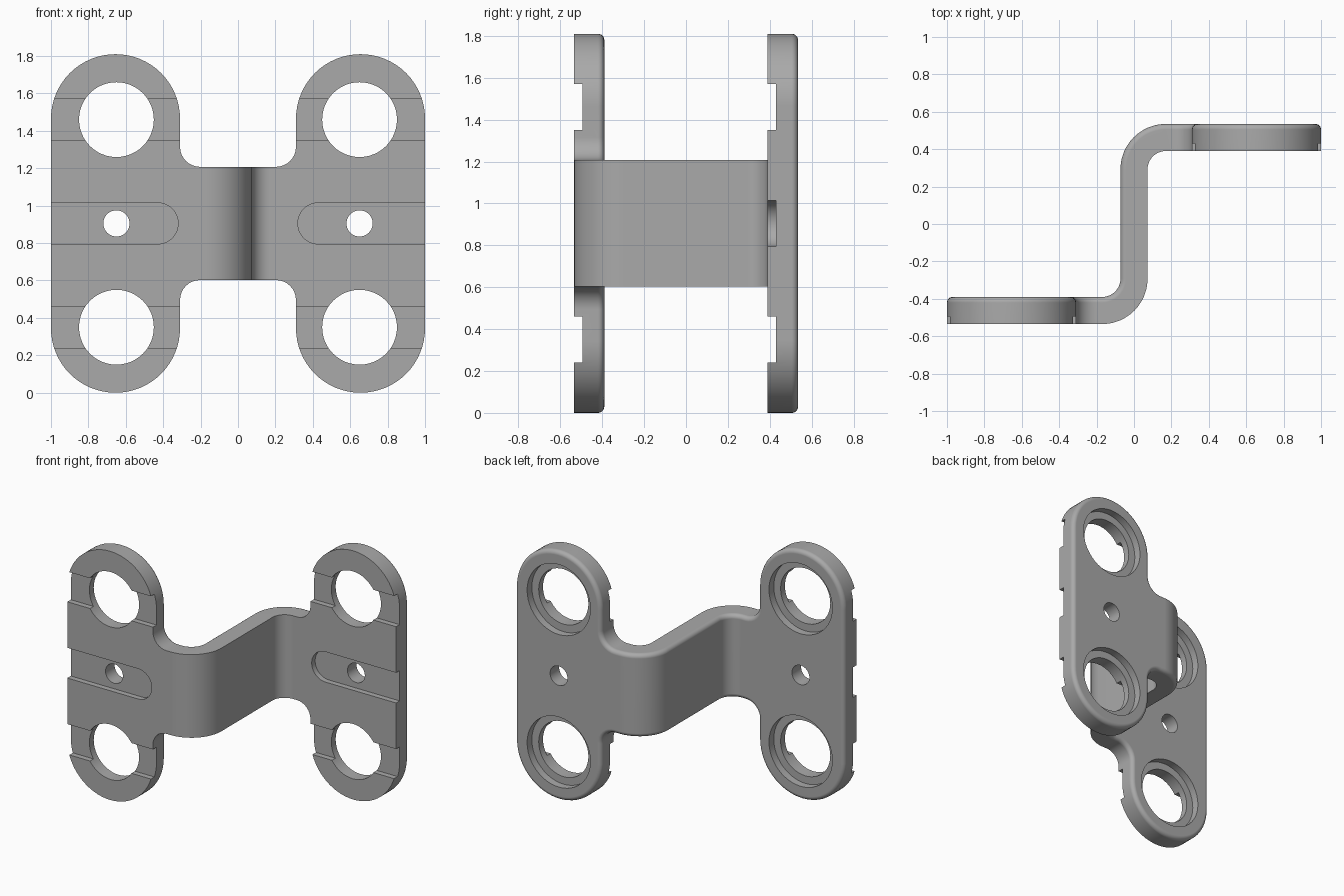
import bpy, bmesh
from math import sin, cos, pi
from mathutils import Vector, Matrix

if "Cube" in bpy.data.objects:
    bpy.data.objects.remove(bpy.data.objects["Cube"], do_unlink=True)

T = 0.145          # sheet thickness
MID_Y = 0.4625     # plate mid-plane offset
MID_Z = 0.905
BEND = 0.17        # mid-line bend radius
EDGE = 0.03        # rounding of the back edges
PAD_X, PAD_R, PAD_H = 0.655, 0.345, 0.56
HALF_WEB = MID_Y - BEND
ARC = pi * BEND / 2
FLAT = HALF_WEB + ARC          # developed distance where the flat plate starts
SHIFT = FLAT - BEND            # developed distance minus x on the plates

metal = bpy.data.materials.new("grey metal")
metal.use_nodes = True
metal.diffuse_color = (0.4, 0.4, 0.4, 1)
metal.node_tree.nodes["Principled BSDF"].inputs["Base Color"].default_value = (0.4, 0.4, 0.4, 1)


def bent(s, z, t):
    """Place a point of the flat sheet on the bent one; t runs front to back."""
    sign = 1 if s >= 0 else -1
    a, t = abs(s), t * sign
    if a <= HALF_WEB:
        x, y = -t, a
    elif a < FLAT:
        ang = (a - HALF_WEB) / BEND
        x = BEND - (BEND + t) * cos(ang)
        y = HALF_WEB + (BEND + t) * sin(ang)
    else:
        x, y = a - SHIFT, MID_Y + t
    return Vector((x * sign, y * sign, z + MID_Z))


def make_object(name, bm):
    bmesh.ops.recalc_face_normals(bm, faces=bm.faces)
    mesh = bpy.data.meshes.new(name)
    bm.to_mesh(mesh)
    bm.free()
    ob = bpy.data.objects.new(name, mesh)
    bpy.context.collection.objects.link(ob)
    return ob


# Upper outline of the right half, from the web to the outer end: (s, z, normal s, normal z)
half = [(0, 0.3025, 0, 1)]
half += [(HALF_WEB + ARC * i / 12, 0.3025, 0, 1) for i in range(13)]
R = 0.1075
for i in range(9):                                   # inside corner
    a = pi / 2 * i / 8
    half.append((0.2025 + SHIFT + R * sin(a), 0.3025 + R - R * cos(a), -sin(a), cos(a)))
for i in range(33):                                  # round pad end
    a = pi - pi * i / 32
    half.append((PAD_X + SHIFT + PAD_R * cos(a), PAD_H + PAD_R * sin(a), cos(a), sin(a)))
top = [(-s, z, -ns, nz) for s, z, ns, nz in reversed(half[1:])] + half
n = len(top)
outline = top + [(s, -z, ns, -nz) for s, z, ns, nz in reversed(top)]

# Layers through the thickness, rounding in towards the back
layers = [(0, -T / 2)]
for i in range(7):
    a = pi / 2 * i / 6
    layers.append((EDGE * (1 - cos(a)), T / 2 - EDGE + EDGE * sin(a)))

bm = bmesh.new()
rings = [[bm.verts.new(bent(s - ns * d, z - nz * d, t)) for s, z, ns, nz in outline]
         for d, t in layers]
m = len(outline)
for low, high in zip(rings, rings[1:]):
    for i in range(m):
        j = (i + 1) % m
        bm.faces.new((low[i], low[j], high[j], high[i]))
plate_n = n - 1 - next(i for i, p in enumerate(top) if p[0] > FLAT - 1e-5)
for ring in (rings[0], rings[-1]):
    # flat plates as single faces, bends and web as strips
    bm.faces.new(ring[:plate_n + 1] + ring[m - plate_n - 1:])
    bm.faces.new(ring[n - 1 - plate_n:n + plate_n + 1])
    for i in range(plate_n, n - 1 - plate_n):
        bm.faces.new((ring[i], ring[i + 1], ring[m - 2 - i], ring[m - 1 - i]))
bracket = make_object("bent_bracket", bm)
bracket.data.materials.append(metal)


def cut(name, bm):
    tool = make_object(name, bm)
    tool.data.materials.append(metal)
    tool.hide_render = True
    mod = bracket.modifiers.new(name, "BOOLEAN")
    mod.operation, mod.solver, mod.object = "DIFFERENCE", "EXACT", tool
    bpy.context.view_layer.objects.active = bracket
    bpy.ops.object.modifier_apply(modifier=mod.name)
    bpy.data.objects.remove(tool, do_unlink=True)


def bore(name, x, z, r, y0, y1):
    bm = bmesh.new()
    place = Matrix.Translation((x, (y0 + y1) / 2, z)) @ Matrix.Rotation(pi / 2, 4, "X")
    bmesh.ops.create_cone(bm, cap_ends=True, segments=48, radius1=r, radius2=r,
                          depth=y1 - y0, matrix=place)
    cut(name, bm)


def channel(name, side, front, z, width, inner, rounded):
    """Shallow channel open at the outer edge, optionally with a round inner end."""
    pts = [(1.1, -width / 2), (1.1, width / 2)]
    if rounded:
        c, r = inner + width / 2, width / 2
        pts += [(c - r * sin(pi * i / 24), r * cos(pi * i / 24)) for i in range(25)]
    else:
        pts += [(inner, width / 2), (inner, -width / 2)]
    bm = bmesh.new()
    face = bm.faces.new([bm.verts.new((side * x, front - 0.05, z + dz)) for x, dz in pts])
    ext = bmesh.ops.extrude_face_region(bm, geom=[face])["geom"]
    bmesh.ops.translate(bm, vec=(0, 0.09, 0),
                        verts=[v for v in ext if isinstance(v, bmesh.types.BMVert)])
    cut(name, bm)


# Holes, counterbores, grooves and slots in both plates
for side in (-1, 1):
    front, back = side * MID_Y - T / 2, side * MID_Y + T / 2
    for z in (0.35, 1.46):
        bore("large_hole", side * 0.65, z, 0.2, front - 0.1, back + 0.1)
        bore("counterbore", side * 0.65, z, 0.255, back - 0.055, back + 0.1)
        channel("groove", side, front, z, 0.22, 0.25, False)
    channel("slot", side, front, MID_Z, 0.22, 0.32, True)
    bore("small_hole", side * 0.65, MID_Z, 0.07, front - 0.1, back + 0.1)

# Smooth bends and rounded edges, crisp cuts
bpy.ops.object.select_all(action="DESELECT")
bracket.select_set(True)
bpy.context.view_layer.objects.active = bracket
bpy.ops.object.shade_smooth_by_angle(angle=0.5)
weighted = bracket.modifiers.new("even_shading", "WEIGHTED_NORMAL")
weighted.keep_sharp = True
